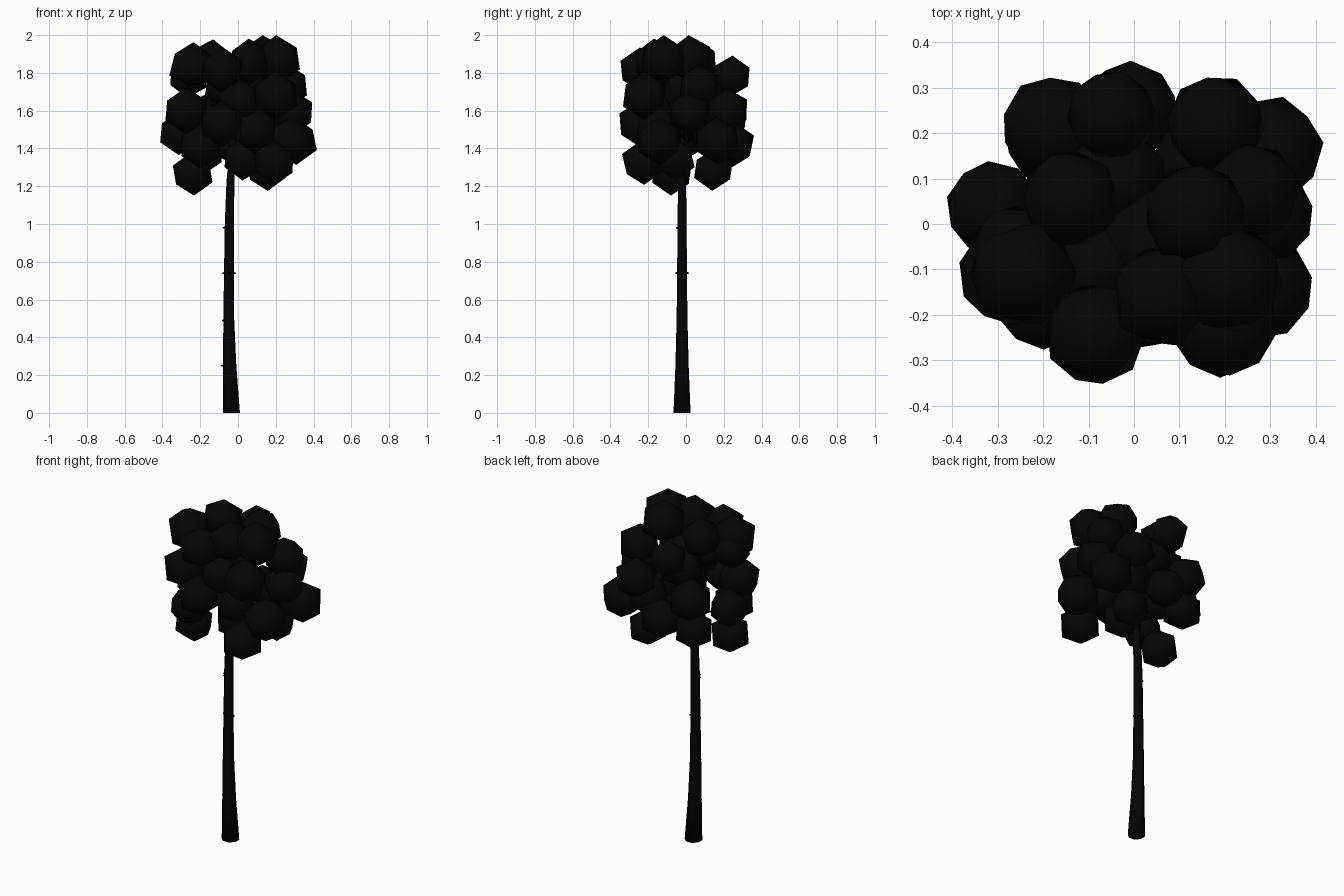
import bpy, bmesh, math, random
from mathutils import Matrix

random.seed(4)


def material(name, c):
    m = bpy.data.materials.new(name)
    m.diffuse_color = (c, c, c, 1)
    return m


BARK = material("dark_bark", 0.0015)
LEAF = material("dark_leaves", 0.0015)


def make(name, bm, mat):
    bmesh.ops.recalc_face_normals(bm, faces=bm.faces)
    me = bpy.data.meshes.new(name)
    bm.to_mesh(me)
    bm.free()
    for p in me.polygons:
        p.use_smooth = True
    me.materials.append(mat)
    ob = bpy.data.objects.new(name, me)
    bpy.context.collection.objects.link(ob)
    return ob


def tube(name, path, sides):
    """Tapered tube through (x, y, z, radius) points with horizontal rings."""
    bm = bmesh.new()
    rings = []
    for x, y, z, r in path:
        rings.append([bm.verts.new((x + r * math.cos(2 * math.pi * (i + .5) / sides),
                                    y + r * math.sin(2 * math.pi * (i + .5) / sides), z))
                      for i in range(sides)])
    for a, b in zip(rings, rings[1:]):
        for i in range(sides):
            j = (i + 1) % sides
            bm.faces.new((a[i], a[j], b[j], b[i]))
    bm.faces.new(rings[0][::-1])
    bm.faces.new(rings[-1])
    return make(name, bm, BARK)


# trunk, flared at the foot
tube("trunk", [(-.035, -.021, 0, .049), (-.044, -.021, .25, .038), (-.049, -.021, .5, .031),
               (-.048, -.021, .75, .028), (-.046, -.021, 1, .026), (-.04, -.021, 1.22, .023),
               (-.03, -.02, 1.4, .018), (-.01, -.01, 1.6, .01)], 8)

# small knots on the bark: height, angle, distance from trunk axis
for z, ang, d in [(.25, 180, .036), (.49, 180, .031), (.74, 180, .029), (.74, 0, .029),
                  (.74, 90, .029), (.74, 270, .029), (.98, 180, .027), (.98, 250, .027)]:
    a = math.radians(ang)
    bm = bmesh.new()
    bmesh.ops.create_icosphere(bm, subdivisions=1, radius=.009, matrix=Matrix.Translation(
        (-.047 + d * math.cos(a), -.021 + d * math.sin(a), z)) @ Matrix.Diagonal((1, 1, .6, 1)))
    make("knot", bm, BARK)

# branches hidden in the crown
for x, y, z in [(-.05, .24, 1.78), (.2, -.12, 1.87), (-.3, .04, 1.48), (.3, .16, 1.45)]:
    tube("branch", [(-.035, -.02, 1.34, .014), (x, y, z, .006)], 5)

# leaf clumps: centre and radius
CLUMPS = [
    # lowest tier
    (-.24, -.075, 1.265, .115), (.15, .145, 1.288, .113), (.19, -.23, 1.325, .118),
    (-.2, -.17, 1.41, .117), (-.01, .25, 1.42, .12), (.03, -.06, 1.345, .115),
    (-.185, .19, 1.375, .112),
    # middle tier
    (-.31, .035, 1.48, .115), (.3, .165, 1.44, .128), (.28, -.14, 1.44, .128),
    (-.085, -.245, 1.53, .122), (-.18, .215, 1.56, .124), (-.275, -.11, 1.6, .124),
    (.18, .22, 1.6, .12), (.29, .02, 1.59, .118), (.09, -.15, 1.5, .125),
    (.02, .02, 1.55, .12), (.2, -.22, 1.68, .128), (.15, .14, 1.48, .12),
    # inner crown
    (.04, -.04, 1.72, .125), (-.04, .1, 1.68, .125), (-.08, -.09, 1.72, .105),
    (.01, -.17, 1.65, .12),
    # top tier
    (.26, .07, 1.73, .118), (-.05, .24, 1.783, .109), (-.085, -.24, 1.815, .12),
    (-.245, -.11, 1.835, .128), (-.26, -.06, 1.78, .112), (-.14, .055, 1.86, .118),
    (.135, .02, 1.875, .125), (.21, -.12, 1.87, .13), (.06, -.16, 1.86, .122),
]
for x, y, z, r in CLUMPS:
    bm = bmesh.new()
    rot = (Matrix.Rotation(random.uniform(-.08, .08), 4, 'X')
           @ Matrix.Rotation(random.uniform(-.08, .08), 4, 'Y')
           @ Matrix.Rotation(random.uniform(0, 1.2), 4, 'Z'))
    bmesh.ops.create_icosphere(bm, subdivisions=1, radius=r,
                               matrix=Matrix.Translation((x, y, z)) @ rot)
    make("leaf_clump", bm, LEAF)
